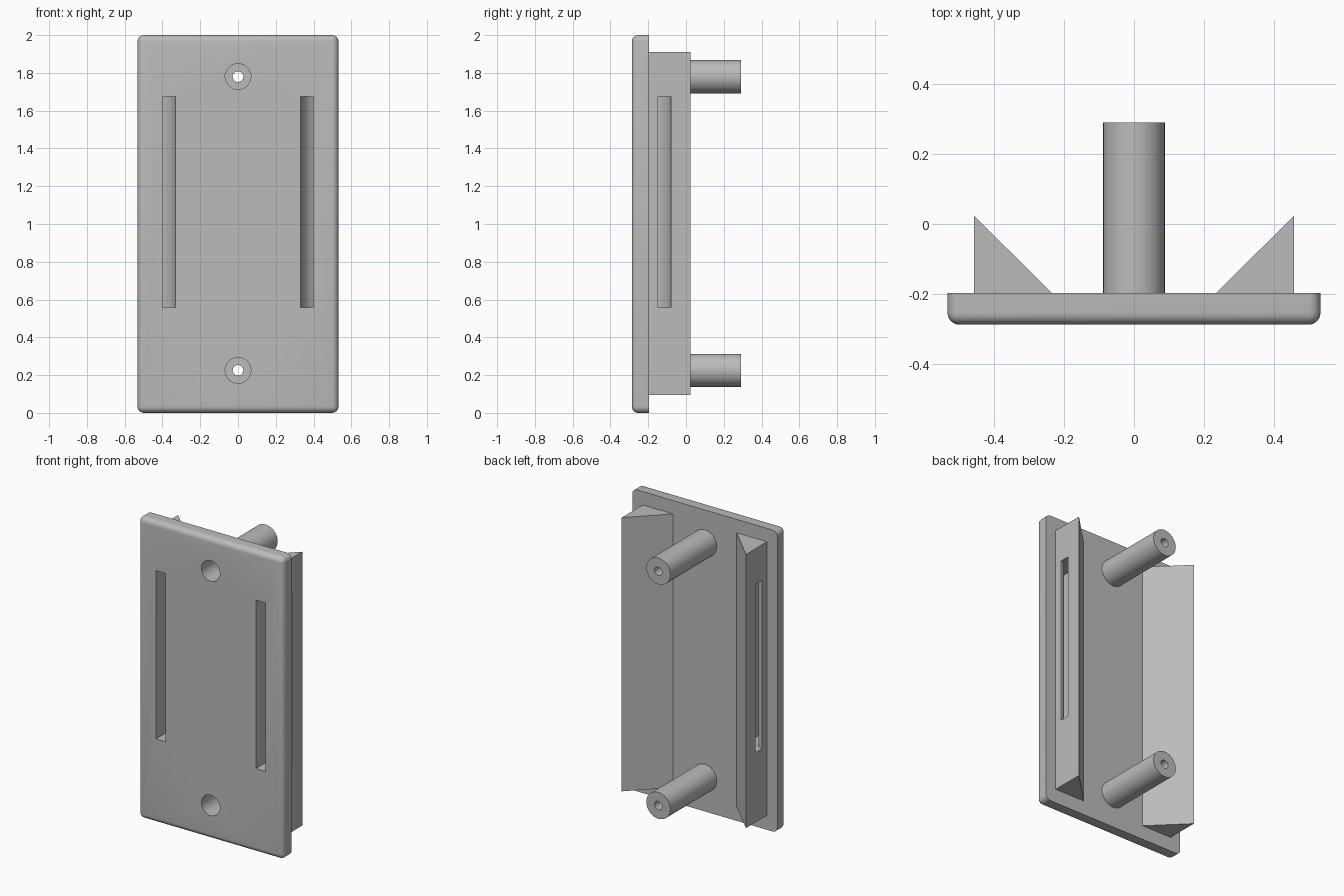
import bpy, bmesh, math
from mathutils import Matrix, Vector

cube = bpy.data.objects.get("Cube")
if cube:
    bpy.data.objects.remove(cube, do_unlink=True)

GREY = (0.5, 0.5, 0.5, 1)
mat = bpy.data.materials.new("plain grey")
mat.use_nodes = True
mat.diffuse_color = GREY
mat.node_tree.nodes["Principled BSDF"].inputs["Base Color"].default_value = GREY

FRONT, BACK = -0.287, -0.197      # plate faces
HALF_W, HEIGHT = 0.532, 2.0
RIB_OUT, RIB_IN, RIB_TIP = 0.456, 0.234, 0.023
POST_END, POST_R = 0.29, 0.088
POST_Z = {"lower": 0.225, "upper": 1.78}


def finish(name, bm):
    bmesh.ops.recalc_face_normals(bm, faces=bm.faces)
    mesh = bpy.data.meshes.new(name)
    bm.to_mesh(mesh)
    bm.free()
    obj = bpy.data.objects.new(name, mesh)
    bpy.context.collection.objects.link(obj)
    mesh.materials.append(mat)
    return obj


def extrude_z(name, outline, z0, z1):
    """Prism from an xy outline."""
    bm = bmesh.new()
    face = bm.faces.new([bm.verts.new((x, y, z0)) for x, y in outline])
    new = bmesh.ops.extrude_face_region(bm, geom=[face])["geom"]
    verts = [v for v in new if isinstance(v, bmesh.types.BMVert)]
    bmesh.ops.translate(bm, verts=verts, vec=(0, 0, z1 - z0))
    return finish(name, bm)


def rod(name, radius, y0, y1, z):
    """Cylinder along y."""
    bm = bmesh.new()
    place = Matrix.Translation((0, (y0 + y1) / 2, z)) @ Matrix.Rotation(math.pi / 2, 4, "X")
    bmesh.ops.create_cone(bm, cap_ends=True, segments=48, radius1=radius,
                          radius2=radius, depth=y1 - y0, matrix=place)
    return finish(name, bm)


def cut(obj, cutters):
    bpy.context.view_layer.objects.active = obj
    for cutter in cutters:
        mod = obj.modifiers.new("cut", "BOOLEAN")
        mod.operation, mod.solver, mod.object = "DIFFERENCE", "EXACT", cutter
        bpy.ops.object.modifier_apply(modifier=mod.name)


# Cover plate, rounded everywhere except around its back face
bm = bmesh.new()
size = Matrix.Diagonal((2 * HALF_W, BACK - FRONT, HEIGHT, 1))
bmesh.ops.create_cube(bm, size=1, matrix=Matrix.Translation((0, (FRONT + BACK) / 2, HEIGHT / 2)) @ size)
rounded = [e for e in bm.edges if any(v.co.y < BACK - 0.01 for v in e.verts)]
bmesh.ops.bevel(bm, geom=rounded, offset=0.034, offset_type="OFFSET",
                segments=6, profile=0.5, affect="EDGES")
plate = finish("cover_plate", bm)
parts, cutters = [plate], []

# Triangular side ribs, each with a slot that turns from the front to the side
for side, s in (("left", 1), ("right", -1)):
    rib = extrude_z(side + "_rib", [(s * RIB_IN, BACK), (s * RIB_OUT, BACK),
                                    (s * RIB_OUT, RIB_TIP)], 0.095, 1.911)
    inner, outer, steps = 0.055, 0.124, 16
    arc = [(math.cos(a), math.sin(a)) for a in
           (math.pi - i * math.pi / 2 / steps for i in range(steps + 1))]
    centre_y = -0.203
    path = [(RIB_OUT - outer, FRONT - 0.1)]
    path += [(RIB_OUT + outer * c, centre_y + outer * n) for c, n in arc]
    path += [(RIB_OUT + 0.1, centre_y + outer), (RIB_OUT + 0.1, centre_y + inner)]
    path += [(RIB_OUT + inner * c, centre_y + inner * n) for c, n in reversed(arc)]
    path += [(RIB_OUT - inner, FRONT - 0.1)]
    slot = extrude_z(side + "_slot_cutter", [(s * x, y) for x, y in path], 0.558, 1.675)
    cut(rib, [slot])
    cut(plate, [slot])
    cutters.append(slot)
    parts.append(rib)

# Round posts with a screw hole and a deep recess for the screw head
for level, z in POST_Z.items():
    post = rod(level + "_post", POST_R, BACK, POST_END, z)
    hole = rod(level + "_hole_cutter", 0.028, FRONT - 0.1, POST_END + 0.1, z)
    recess = rod(level + "_recess_cutter", 0.068, FRONT - 0.1, 0.2, z)
    cut(post, [recess, hole])
    cut(plate, [recess])
    cutters += [hole, recess]
    parts.append(post)

for cutter in cutters:
    bpy.data.objects.remove(cutter, do_unlink=True)

# Smooth curved surfaces, keep hard edges
for obj in parts:
    bpy.ops.object.select_all(action="DESELECT")
    obj.select_set(True)
    bpy.context.view_layer.objects.active = obj
    bpy.ops.object.shade_smooth_by_angle(angle=math.radians(30))
